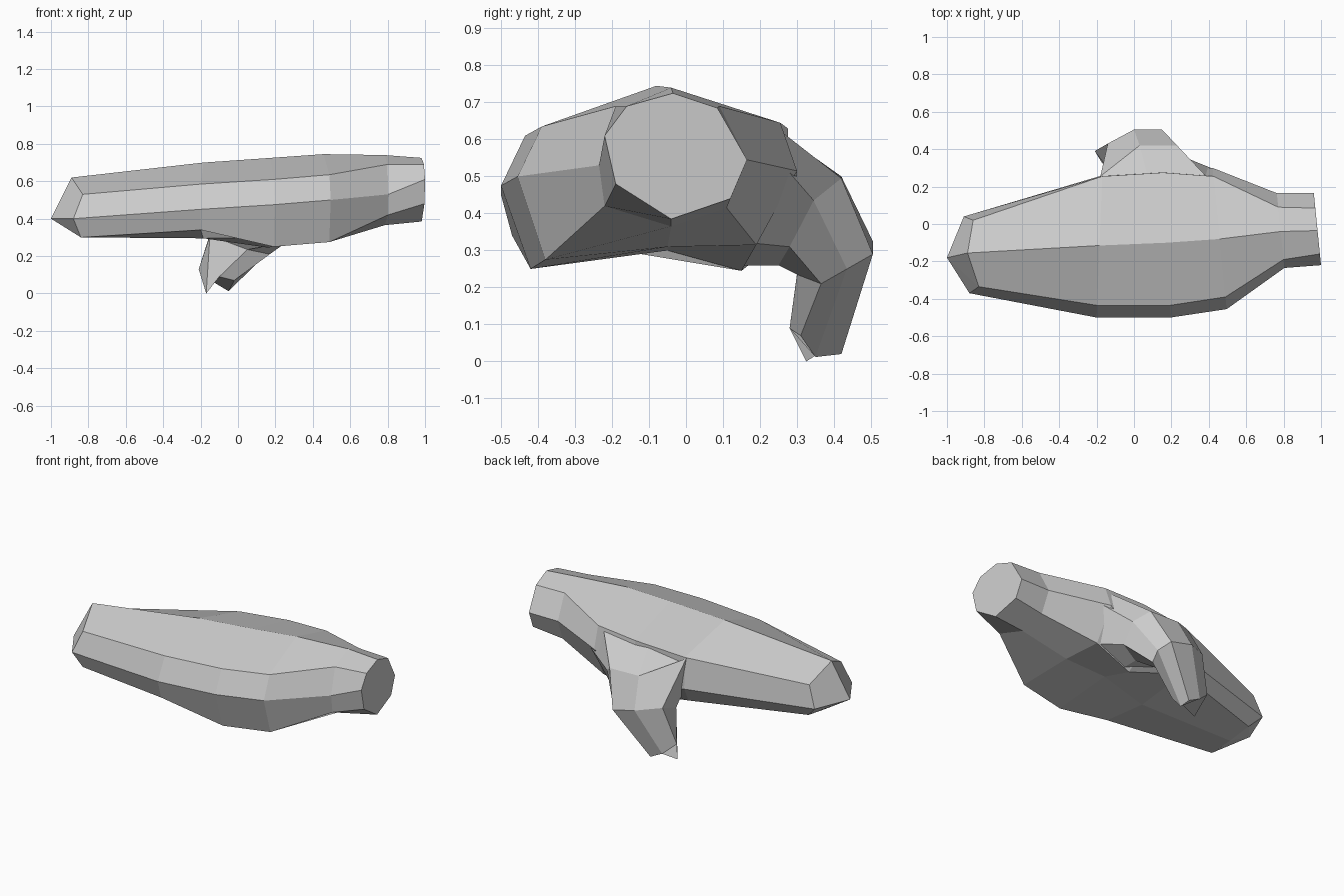
import bpy, bmesh


def loft(name, rings, tip=None):
    """Skin equal-sized rings; close the start on a tip point or a flat cap."""
    bm = bmesh.new()
    vs = [[bm.verts.new(p) for p in ring] for ring in rings]
    n = len(rings[0])
    for a, b in zip(vs, vs[1:]):
        for i in range(n):
            j = (i + 1) % n
            bm.faces.new((a[i], a[j], b[j], b[i]))
    if tip:
        t = bm.verts.new(tip)
        for i in range(n):
            bm.faces.new((t, vs[0][(i + 1) % n], vs[0][i]))
    else:
        bm.faces.new(vs[0])
    bm.faces.new(vs[-1])
    bmesh.ops.recalc_face_normals(bm, faces=bm.faces)
    me = bpy.data.meshes.new(name)
    bm.to_mesh(me)
    bm.free()
    ob = bpy.data.objects.new(name, me)
    bpy.context.collection.objects.link(ob)
    return ob


# Main log: (x, x lean per unit of y, [(y, z) from ridge round the front, under and up the back])
stations = [
    (-0.18, 0.04, [(-.115, .70), (-.435, .585), (-.50, .45), (-.47, .34),
                   (-.15, .295), (.22, .325), (.26, .41), (.255, .605)]),
    (0.17, -0.05, [(-.10, .725), (-.435, .61), (-.50, .475), (-.42, .25),
                   (-.05, .30), (.15, .245), (.28, .35), (.275, .63)]),
    (0.45, -0.10, [(-.08, .745), (-.39, .635), (-.455, .50), (-.38, .275),
                   (-.05, .31), (.19, .315), (.30, .515), (.255, .645)]),
    (0.78, -0.10, [(-.04, .74), (-.19, .69), (-.235, .53), (-.22, .42),
                   (-.04, .365), (.11, .415), (.165, .545), (.09, .69)]),
    (0.978, -0.10, [(-.035, .725), (-.16, .69), (-.22, .61), (-.19, .48),
                    (-.04, .385), (.12, .44), (.165, .545), (.085, .685)]),
]
# Chamfered left end of the log, uneven in x, running out to a point
left_end = [(-.89, -.155, .62), (-.83, -.335, .53), (-.88, -.37, .40), (-.84, -.32, .30),
            (-.83, -.15, .30), (-.84, 0, .33), (-.91, .04, .40), (-.86, .02, .53)]
loft("main_log", [left_end] + [[(x + k * y, y, z) for y, z in ring] for x, k, ring in stations],
     tip=(-1, -.18, .40))

# Side branch: leaves the back of the log, bends and hangs down to the ground
branch_rings = [
    [(-.17, .22, .59), (.07, .265, .61), (.40, .24, .635), (.46, .28, .51),
     (.42, .18, .32), (.20, .14, .26), (-.12, .20, .34)],
    [(-.18, .255, .60), (.03, .42, .50), (.23, .42, .495), (.30, .345, .435),
     (.31, .28, .31), (.20, .25, .26), (-.14, .26, .34)],
    [(-.14, .43, .35), (0, .505, .325), (.15, .505, .29), (.19, .435, .25),
     (.17, .365, .21), (.05, .30, .235), (-.15, .31, .31)],
    [(-.21, .39, .13), (-.13, .42, .06), (-.05, .42, .02), (-.05, .35, .012),
     (-.02, .31, .07), (-.10, .28, .09), (-.17, .325, 0)],
]
loft("side_branch", branch_rings)
